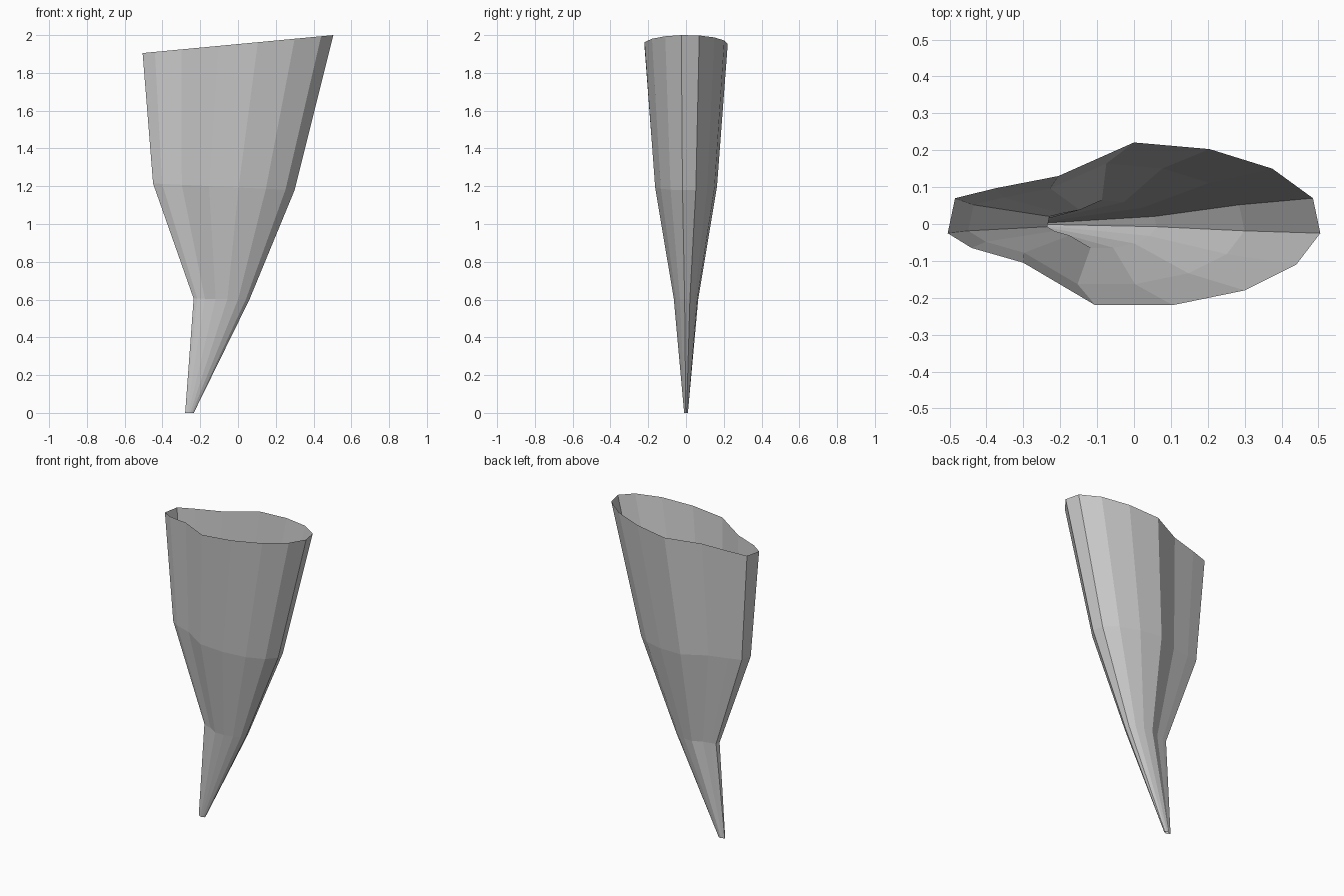
import bpy, bmesh

if "Cube" in bpy.data.objects:
    bpy.data.objects.remove(bpy.data.objects["Cube"])

# Rim outline seen from above: 15-sided, pinched toward the left
OUTLINE = [(-0.505, -0.025), (-0.44, -0.065), (-0.30, -0.105), (-0.105, -0.22),
           (0.105, -0.22), (0.30, -0.18), (0.44, -0.11), (0.505, -0.025),
           (0.485, 0.07), (0.375, 0.15), (0.205, 0.203), (0.0, 0.221),
           (-0.205, 0.13), (-0.375, 0.097), (-0.485, 0.07)]

# Loft sections: scale, x offset, height, tilt (rise per unit of outline x)
SECTIONS = [(0.045, -0.257, 0.0, 0.0),
            (0.293, -0.087, 0.603, -0.004),
            (0.742, -0.075, 1.197, -0.035),
            (1.0, 0.0, 1.9525, 0.094)]

# Open tapered shell
bm = bmesh.new()
rings = [[bm.verts.new((x * s + dx, y * s, z + tilt * x)) for x, y in OUTLINE]
         for s, dx, z, tilt in SECTIONS]
n = len(OUTLINE)
for low, high in zip(rings, rings[1:]):
    for i in range(n):
        j = (i + 1) % n
        bm.faces.new((low[i], low[j], high[j], high[i]))

mesh = bpy.data.meshes.new("tapered_shell")
bm.to_mesh(mesh)
bm.free()
shell = bpy.data.objects.new("tapered_shell", mesh)
bpy.context.collection.objects.link(shell)
